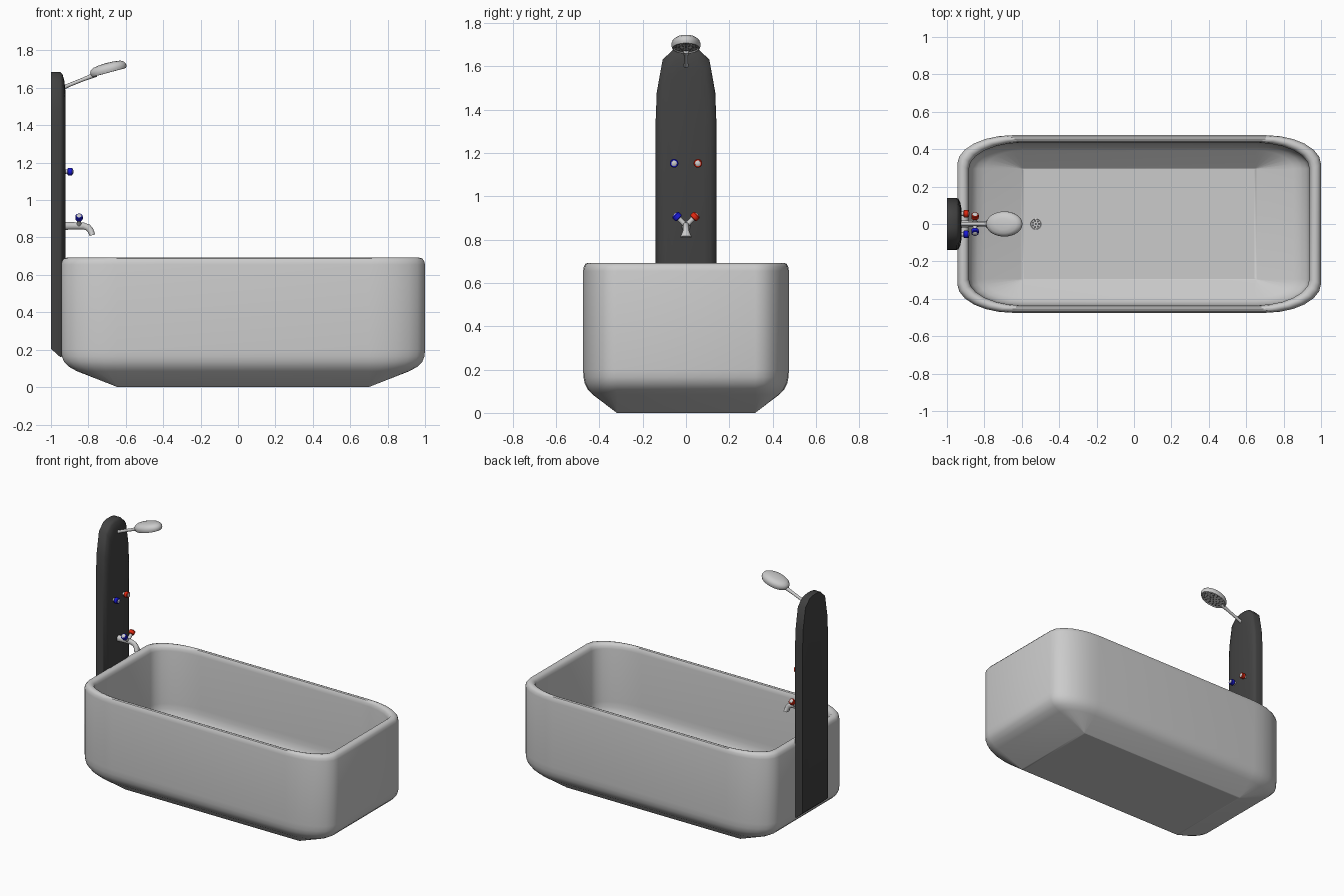
import bpy, bmesh, math
from mathutils import Vector, Matrix

if "Cube" in bpy.data.objects:
    bpy.data.objects.remove(bpy.data.objects["Cube"])


def material(name, color):
    m = bpy.data.materials.new(name)
    m.diffuse_color = (*color, 1)
    m.use_nodes = True
    m.node_tree.nodes["Principled BSDF"].inputs["Base Color"].default_value = m.diffuse_color
    return m


DARK = material("dark_panel", (0.055, 0.055, 0.055))
HOLE = material("dark_hole", (0.12, 0.12, 0.12))
RED = material("hot_red", (0.75, 0.02, 0.005))
BLUE = material("cold_blue", (0.01, 0.01, 0.7))


def loft(name, rings, mat=None, angle=35):
    """Skin a list of equal-length closed rings and cap both ends."""
    bm = bmesh.new()
    loops = [[bm.verts.new(p) for p in r] for r in rings]
    n = len(loops[0])
    for a, b in zip(loops, loops[1:]):
        for i in range(n):
            j = (i + 1) % n
            bm.faces.new((a[i], a[j], b[j], b[i]))
    bm.faces.new(loops[0][::-1])
    bm.faces.new(loops[-1])
    bmesh.ops.remove_doubles(bm, verts=bm.verts, dist=1e-5)
    bmesh.ops.recalc_face_normals(bm, faces=bm.faces)
    me = bpy.data.meshes.new(name)
    bm.to_mesh(me)
    bm.free()
    ob = bpy.data.objects.new(name, me)
    bpy.context.collection.objects.link(ob)
    if mat:
        me.materials.append(mat)
    bpy.ops.object.select_all(action='DESELECT')
    ob.select_set(True)
    bpy.context.view_layer.objects.active = ob
    bpy.ops.object.shade_smooth_by_angle(angle=math.radians(angle))
    return ob


def circle(r, h, n):
    return [Vector((r * math.cos(2 * math.pi * i / n), r * math.sin(2 * math.pi * i / n), h))
            for i in range(n)]


def frame(loc, direction):
    return Matrix.Translation(loc) @ Vector(direction).to_track_quat('Z', 'Y').to_matrix().to_4x4()


def turn(name, mat4, profile, mat=None, n=20):
    """Turned solid: (radius, height) profile about the local z axis."""
    return loft(name, [[mat4 @ p for p in circle(r, h, n)] for r, h in profile], mat)


def sweep(name, path, n=16):
    """Tube along (x, z, radius, width factor) points in the centre plane."""
    pts = [Vector((p[0], 0, p[1])) for p in path]
    rings = []
    for i, p in enumerate(pts):
        d = pts[min(i + 1, len(pts) - 1)] - pts[max(i - 1, 0)]
        m = frame(p, d)
        ring = [m @ q for q in circle(path[i][2], 0, n)]
        rings.append([Vector((q.x, q.y * path[i][3], q.z)) for q in ring])
    return loft(name, rings, angle=50)


# Tub: rounded rectangle rings, t blends outer to inner shell, s scales the corners
def tub_ring(t, s, z, seg=6):
    mix = lambda a, b: a + (b - a) * t
    right, left, cy = mix(0.70, 0.65), mix(-0.645, -0.595), mix(0.32, 0.295)
    rx, ry = mix(0.30, 0.288) * s, mix(0.155, 0.14) * s
    corners = [(right, cy), (left, cy), (left, -cy), (right, -cy)]
    ring = []
    for k, (x, y) in enumerate(corners):
        for i in range(seg + 1):
            a = math.pi / 2 * (k + i / seg)
            ring.append(Vector((x + rx * math.cos(a), y + ry * math.sin(a), z)))
    return ring


FLOOR = 0.09
tub_profile = [(0, -0.03, 0), (0, 0, 0), (0, 0.03, 0.004), (0, 0.72, 0.085), (0, 0.86, 0.108),
               (0, 0.95, 0.135), (0, 0.99, 0.165), (0, 1, 0.2), (0, 1, 0.655), (0.08, 1, 0.675),
               (0.25, 1, 0.688), (0.5, 1, 0.692), (0.75, 1, 0.688), (0.92, 1, 0.675),
               (1, 1, 0.655), (1, 1, FLOOR + 0.195), (1, 0.985, FLOOR + 0.16),
               (1, 0.94, FLOOR + 0.127), (1, 0.84, FLOOR + 0.1), (1, 0.7, FLOOR + 0.08),
               (1, 0.03, FLOOR + 0.004), (1, 0, FLOOR), (1, -0.03, FLOOR)]
loft("bathtub", [tub_ring(*p) for p in tub_profile], angle=40)

# Shower panel: tapered outline lofted from back to front
half = [(0.14, 0.16), (0.14, 1.35), (0.135, 1.48), (0.108, 1.63), (0.06, 1.677), (0.02, 1.685)]
outline = half + [(-y, z) for y, z in reversed(half)]


def panel_ring(x, sy, bottom, drop):
    return [Vector((x, y * sy, bottom if z < 1 else z - (drop if z > 1.4 else 0)))
            for y, z in outline]


loft("shower_panel", [panel_ring(-1, 1, 0.205, 0), panel_ring(-0.95, 1, 0.16, 0),
                      panel_ring(-0.938, 0.96, 0.165, 0.012),
                      panel_ring(-0.928, 0.80, 0.18, 0.05),
                      panel_ring(-0.923, 0.60, 0.20, 0.10)], DARK, 55)

# Shower arm and tilted oval head
turn("shower_arm", frame((-0.935, 0, 1.602), (0.16, 0, 0.064)),
     [(0.013, 0), (0.010, 0.03), (0.010, 0.12), (0.014, 0.19)], n=12)
tilt = Matrix.Translation((-0.695, 0, 1.705)) @ Matrix.Rotation(math.radians(-15), 4, 'Y')
turn("shower_head", tilt @ Matrix.Diagonal((0.099, 0.067, 1, 1)),
     [(0, -0.018), (0.84, -0.018), (0.88, -0.024), (0.95, -0.023), (1, -0.012), (1, 0),
      (0.93, 0.012), (0.75, 0.022), (0.45, 0.027), (0, 0.029)], n=32)


# Nozzle holes in rings of ((x radius, y radius), count), shared by head and drain
def dots(name, mat4, rings, r, h):
    for rad, count in rings:
        for i in range(count):
            a = 2 * math.pi * i / count
            m = mat4 @ Matrix.Translation((rad[0] * math.cos(a), rad[1] * math.sin(a), 0))
            turn(name, m, [(r, 0), (r, h)], HOLE, n=8)


dots("head_nozzle", tilt @ Matrix.Translation((0, 0, -0.0195)),
     [((0, 0), 1), ((0.027, 0.018), 6), ((0.05, 0.034), 12), ((0.071, 0.048), 16)], 0.006, 0.004)

# Drain on the tub floor
turn("drain", Matrix.Translation((-0.525, 0, FLOOR - 0.002)),
     [(0.033, 0), (0.033, 0.006), (0.028, 0.008), (0.026, 0.006), (0, 0.006)], n=24)
dots("drain_hole", Matrix.Translation((-0.525, 0, FLOOR + 0.002)),
     [((0, 0), 1), ((0.017, 0.017), 7)], 0.006, 0.003)

# Tub spout, narrowing and then flared sideways at the mouth
sweep("tub_spout", [(-0.935, 0.862, 0.023, 0.95), (-0.90, 0.862, 0.020, 0.9),
                    (-0.86, 0.862, 0.019, 0.85), (-0.825, 0.861, 0.018, 0.8),
                    (-0.802, 0.853, 0.018, 0.75), (-0.789, 0.838, 0.017, 0.9),
                    (-0.783, 0.825, 0.016, 1.3), (-0.779, 0.812, 0.015, 1.8)])


# Knobs: grey stem, coloured collar and grey domed end
def knob(name, loc, direction, start, mat):
    m = frame(loc, direction)
    turn(name + "_stem", m, [(0.014, 0), (0.011, start * 0.6), (0.013, start + 0.004)])
    turn(name + "_collar", m, [(0.017, start), (0.020, start + 0.003), (0.020, start + 0.023),
                               (0.017, start + 0.027)], mat)
    turn(name + "_dome", m, [(0.014, start + 0.02), (0.013, start + 0.028),
                             (0.008, start + 0.031), (0, start + 0.032)])


for side, label, mat in ((-1, "cold", BLUE), (1, "hot", RED)):
    knob(label + "_shower_knob", (-0.93, side * 0.055, 1.152), (1, 0, 0), 0.019, mat)
    knob(label + "_spout_knob", (-0.85, 0, 0.864), (0, side * 0.7, 0.71), 0.046, mat)
